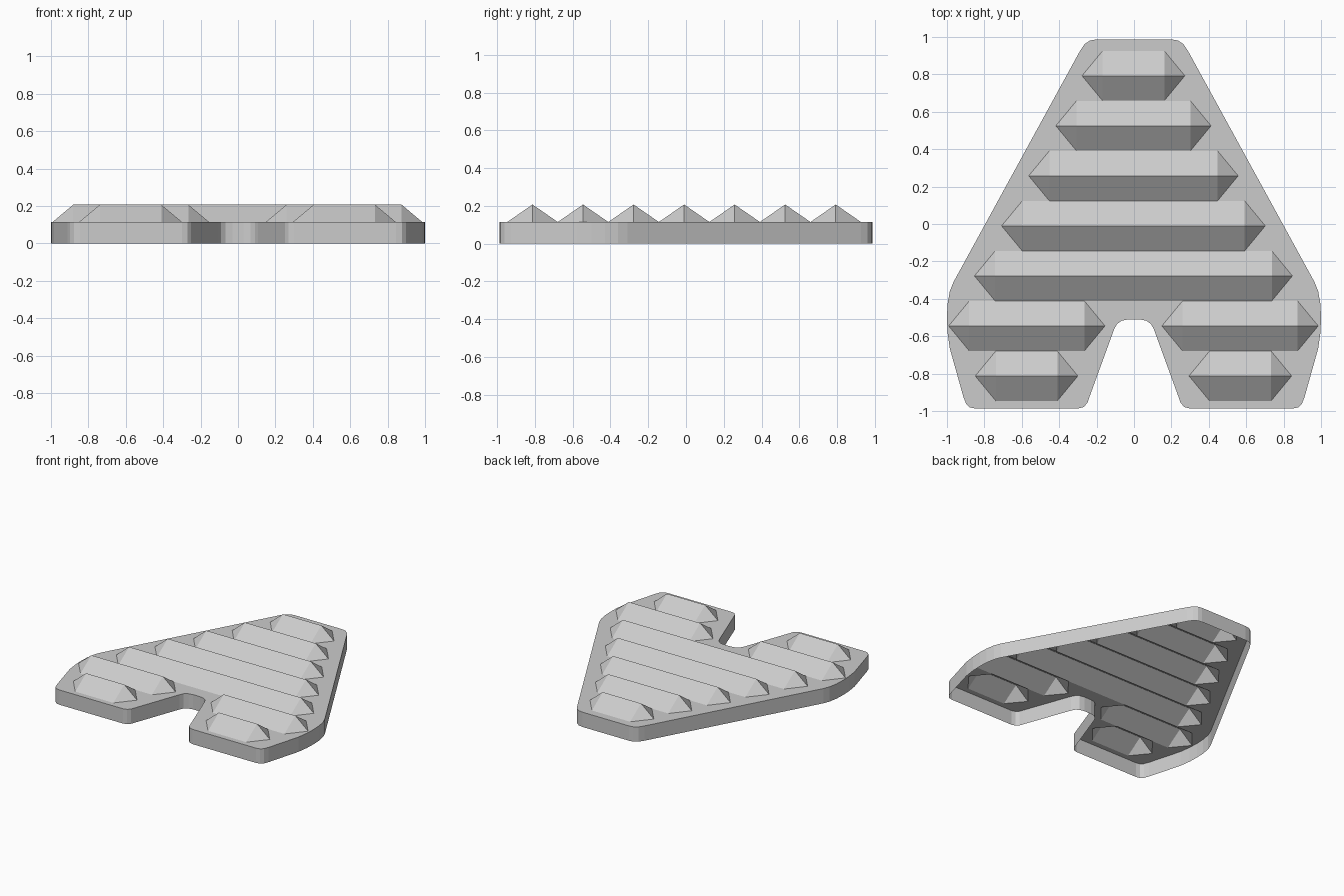
import bpy, bmesh
from mathutils import Vector

if "Cube" in bpy.data.objects:
    bpy.data.objects.remove(bpy.data.objects["Cube"])

WALL, PEAK = 0.115, 0.207      # plate height, ridge height
PITCH, HALF, CAP = 0.2675, 0.1332, 0.11
Y0, X0 = -0.01, -0.003         # small offset of the ridge pattern


def make_object(name, bm):
    mesh = bpy.data.meshes.new(name)
    bm.to_mesh(mesh)
    bm.free()
    obj = bpy.data.objects.new(name, mesh)
    bpy.context.collection.objects.link(obj)
    return obj


# Outline: right half from the top edge round to the notch, then mirrored
right = [(0.20, .987), (0.235, .981), (0.265, .961), (0.289, .925),
         (0.965, -.31), (0.985, -.36), (0.997, -.43), (1.0, -.50), (0.997, -.58), (0.985, -.665),
         (0.912, -.925), (0.897, -.962), (0.877, -.981), (0.845, -.987),
         (0.30, -.987), (0.27, -.979), (0.25, -.958), (0.24, -.93),
         (0.107, -.565), (0.092, -.536), (0.066, -.517), (0.03, -.51)]
outline = right + [(-x, y) for x, y in reversed(right)]

# Ridges as (row centre y, x start, x end): five full rows, two rows split over the legs
ridges = [(Y0 + PITCH * (3 - i), X0 - w, X0 + w)
          for i, w in enumerate((0.275, 0.415, 0.56, 0.705, 0.85))]
for row, a, b in ((5, 0.152, 0.988), (6, 0.297, 0.846)):
    y = Y0 + PITCH * (3 - row)
    ridges += [(y, X0 + a, X0 + b), (y, X0 - b, X0 - a)]


def footprint(y, a, b):
    return [(a, y), (a + CAP, y - HALF), (b - CAP, y - HALF),
            (b, y), (b - CAP, y + HALF), (a + CAP, y + HALF)]


# Plate with openings under the ridges, plus the open-bottomed side wall
bm = bmesh.new()


def loop(points):
    vs = [bm.verts.new((x, y, WALL)) for x, y in points]
    return vs, [bm.edges.new((v, vs[(i + 1) % len(vs)])) for i, v in enumerate(vs)]


rim, edges = loop(outline)
for r in ridges:
    edges += loop(footprint(*r))[1]
bmesh.ops.triangle_fill(bm, edges=edges, use_beauty=True, normal=Vector((0, 0, 1)))
bm.normal_update()
for f in bm.faces:
    if f.normal.z < 0:
        f.normal_flip()
low = [bm.verts.new((v.co.x, v.co.y, 0)) for v in rim]
n = len(rim)
for i in range(n):
    j = (i + 1) % n
    bm.faces.new((rim[i], rim[j], low[j], low[i]))
make_object("base_shell", bm)

# Hollow faceted ridges
bm = bmesh.new()
for y, a, b in ridges:
    v = [bm.verts.new((px, py, WALL)) for px, py in footprint(y, a, b)]
    p = bm.verts.new((a + CAP, y, PEAK))
    q = bm.verts.new((b - CAP, y, PEAK))
    for f in ((v[0], v[1], p), (v[1], v[2], q, p), (v[2], v[3], q),
              (v[3], v[4], q), (v[4], v[5], p, q), (v[5], v[0], p)):
        bm.faces.new(f)
make_object("tread_ridges", bm)
